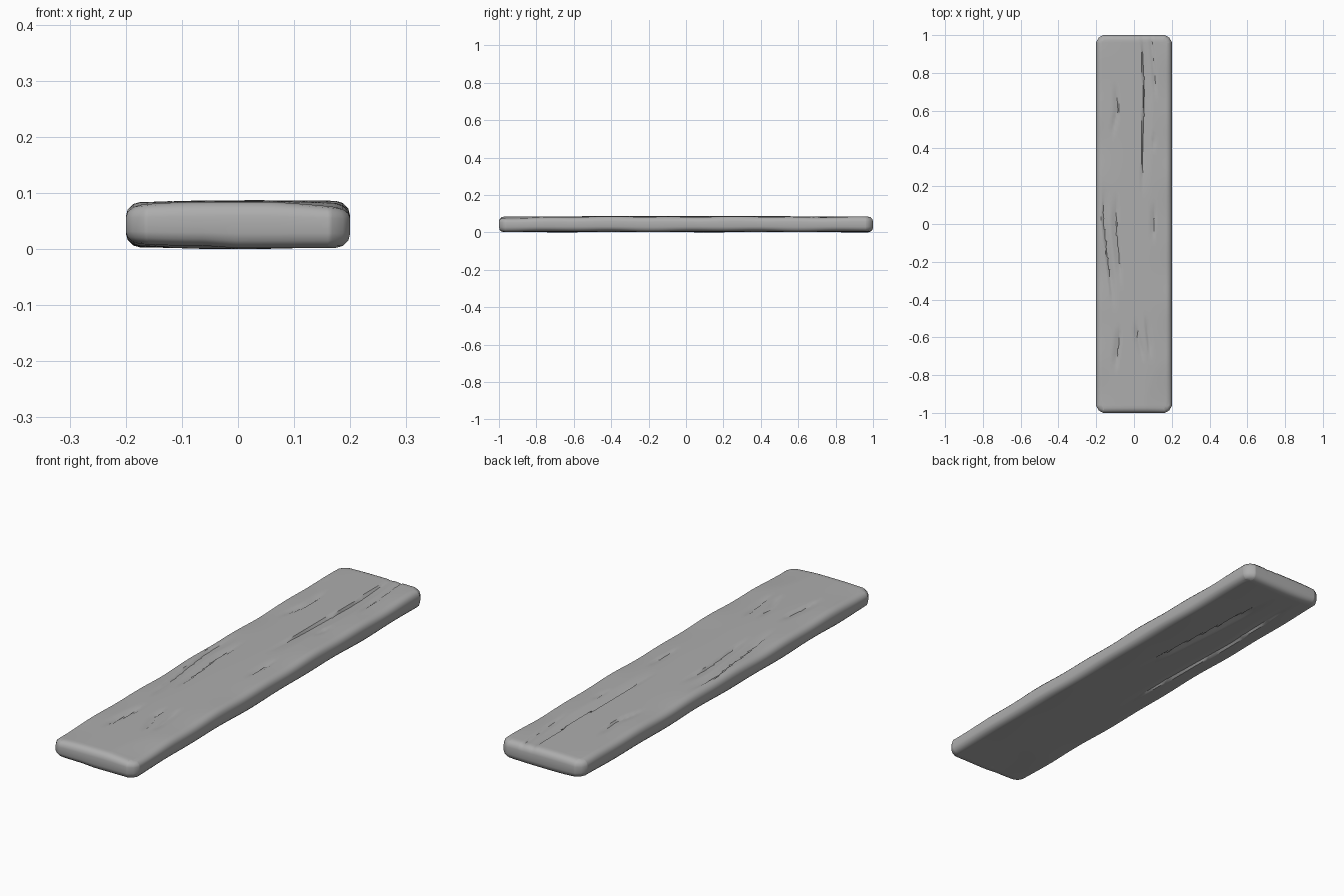
import bpy, bmesh, math
from mathutils import Vector, Matrix

if "Cube" in bpy.data.objects:
    bpy.data.objects.remove(bpy.data.objects["Cube"])

# Block with clipped corners and rounded rims
W, L, Z0, Z1, STEP = 0.2, 1.0, 0.004, 0.086, 0.008
bm = bmesh.new()
bmesh.ops.create_cube(bm, size=1.0, matrix=Matrix.Translation((0, 0, (Z0 + Z1) / 2))
                      @ Matrix.Diagonal((2 * W, 2 * L, Z1 - Z0, 1)))
upright = [e for e in bm.edges if abs(e.verts[0].co.z - e.verts[1].co.z) > 0.01]
bmesh.ops.bevel(bm, geom=upright, offset=0.036, segments=2, profile=0.4, affect='EDGES')
rims = [e for e in bm.edges if abs(e.verts[0].co.z - e.verts[1].co.z) < 0.001]
bmesh.ops.bevel(bm, geom=rims, offset=0.026, segments=3, profile=0.5, affect='EDGES')


# Slice into a grid so the carving has vertices to move
def cut(co, no):
    bmesh.ops.bisect_plane(bm, geom=bm.verts[:] + bm.edges[:] + bm.faces[:],
                           plane_co=co, plane_no=no, dist=1e-5)


for i in range(-21, 22):
    cut((i * STEP, 0, 0), (1, 0, 0))
for i in range(-32, 33):
    cut((0, i * 0.03, 0), (0, 1, 0))

# Wood cracks: path points, depth, sloping width (its sign picks the sloping side)
TOP = [
    ([(-.155, .2), (-.165, .03), (-.11, -.45)], .009, .03),
    ([(-.085, .16), (-.095, 0), (-.065, -.32)], .008, -.03),
    ([(-.095, .74), (-.085, .6), (-.115, .46)], .007, -.025),
    ([(.04, 1.05), (.055, .7), (.04, .15)], .01, .045),
    ([(.09, 1.05), (.12, .66)], .006, -.03),
    ([(.11, .48), (.095, .4)], .005, .02),
    ([(.11, .1), (.105, -.08)], .006, -.025),
    ([(-.07, -.55), (-.095, -.77)], .008, -.03),
    ([(.06, -.5), (.085, -.7)], .007, .025),
    ([(.02, -.52), (.02, -.6), (.06, -.72)], .007, -.025),
]
BOTTOM = [
    ([(-.02, -1.05), (-.03, -.8), (-.06, -.45)], .009, -.07),
    ([(-.1, .95), (-.12, .5), (-.1, -.2)], .009, .03),
    ([(.0, .92), (.02, .6), (.06, .1)], .008, -.03),
]


def carve(x, y, cracks):
    """Return x pulled onto a nearby crack line, and the depth there."""
    new_x, total = x, 0.0
    for pts, depth, width in cracks:
        top, low = pts[0][1], pts[-1][1]
        for (xa, ya), (xb, yb) in zip(pts, pts[1:]):
            if yb <= y < ya:
                line = xa + (xb - xa) * (y - ya) / (yb - ya)
                s = (x - line) * (1 if width > 0 else -1)
                u = (y - low) / (top - low)
                fade = min(1, 4 * u, 4 * (1 - u))
                if abs(s) <= STEP / 2:
                    new_x, s = line, 0
                if 0 <= s < abs(width):
                    total = max(total, depth * fade * (1 - s / abs(width)))
    return new_x, total


# Gently uneven faces, worn rims and cracks
mid = (Z0 + Z1) / 2
for v in bm.verts:
    x, y, z = v.co
    t = (z - mid) / (Z1 - mid)
    edge = (abs(x) / W) ** 3
    flat = abs(t) > 0.98
    if t > 0:
        side = 1 if x > 0 else -1
        wave = .5 + .5 * math.sin(14 * y + side) * math.cos(5 * y - side)
        crown = .003 * (1 - ((x - .05) / .25) ** 2) * (1 - y * y)
        corner = .008 * max(0, 1 - Vector((x - .2, (y + 1) * .5)).length / .14)
        new_x, depth = carve(x, y, TOP)
        v.co.z += t * (crown - edge * .009 * wave - corner - depth)
    else:
        wave = .5 + .5 * math.sin(12 * y + 3 * x) * math.cos(4 * y + 5 * x)
        nick = .005 * max(0, min(1, -x / .06)) * max(0, (-y - .75) / .25)
        new_x, depth = carve(x, y, BOTTOM)
        v.co.z += -t * (edge * .009 * wave + nick + depth - .002 * (1 - edge) * wave)
    if flat:
        v.co.x = new_x

low = min(v.co.z for v in bm.verts)
for v in bm.verts:
    v.co.z -= low
bmesh.ops.recalc_face_normals(bm, faces=bm.faces[:])
mesh = bpy.data.meshes.new("wood_plank")
bm.to_mesh(mesh)
bm.free()
plank = bpy.data.objects.new("wood_plank", mesh)
bpy.context.collection.objects.link(plank)
grey = bpy.data.materials.new("dark_grey")
grey.diffuse_color = (0.42, 0.42, 0.42, 1)
grey.use_nodes = True
grey.node_tree.nodes["Principled BSDF"].inputs["Base Color"].default_value = grey.diffuse_color
mesh.materials.append(grey)
bpy.context.view_layer.objects.active = plank
plank.select_set(True)
bpy.ops.object.shade_smooth_by_angle(angle=math.radians(40))
